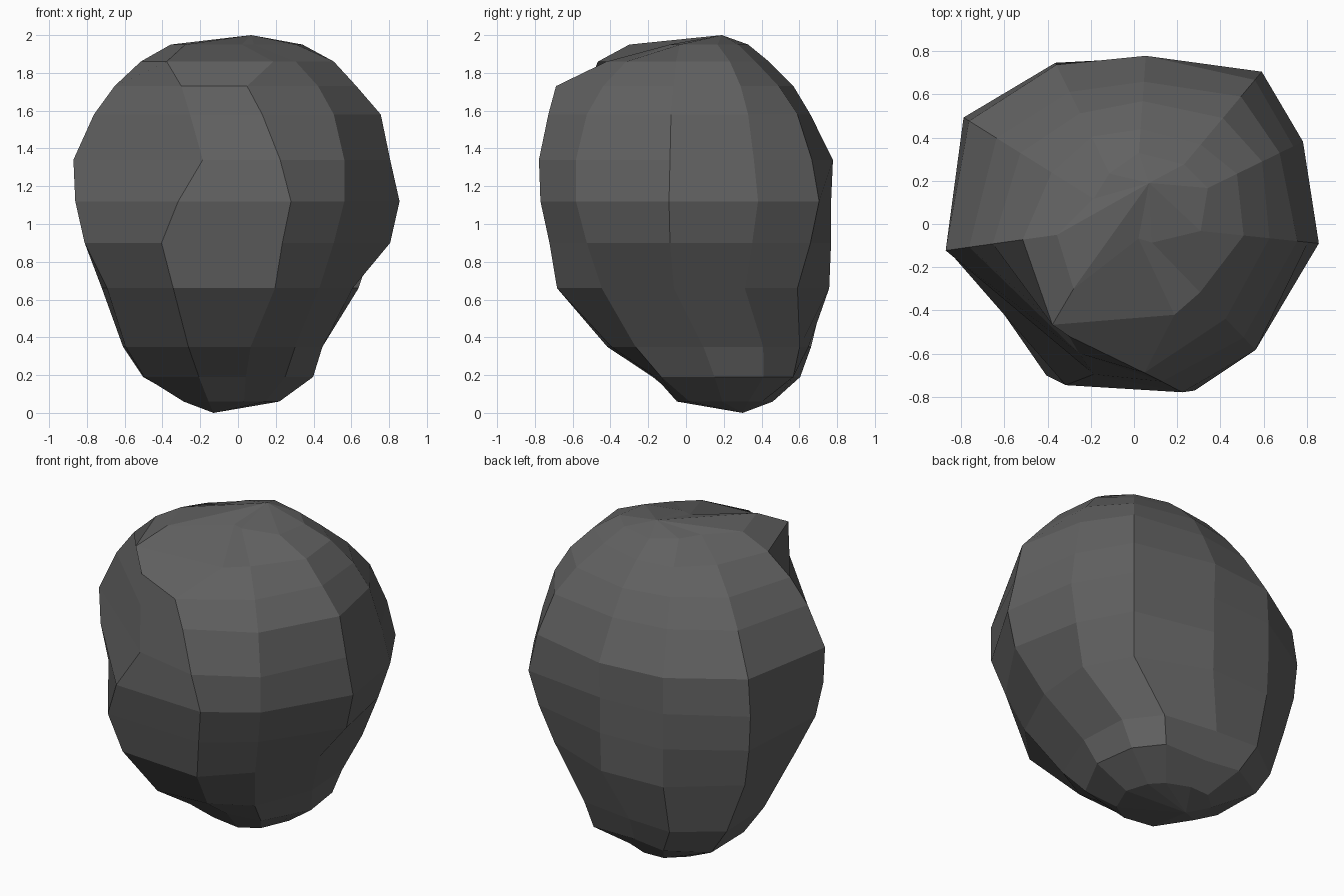
import bpy, bmesh, math

# One stone material
stone = bpy.data.materials.new("dark_grey_stone")
stone.diffuse_color = (0.12, 0.12, 0.12, 1)

# Compass angles of the straight facet edges, going round from front right to left
ANGLES = (-46, -6, 26, 50, 86, 116, 148, 188)
# The two edges framing the front facet wander; one angle per cross-section
FRONT_LEFT = (246, 250, 254, 242, 240, 247, 255, 247, 240, 231, 227)
FRONT_RIGHT = (-73, -73, -73, -74, -72, -70, -74, -80, -86, -66, -73)

# Cross-sections, bottom to top: height, centre x, centre y,
# radius at front right, ANGLES in order, front left
RINGS = [
    (0.06, -0.05, 0.22, (.28, .28, .27, .25, .24, .24, .26, .26, .24, .26)),
    (0.19, -0.07, 0.20, (.38, .46, .47, .48, .48, .37, .45, .51, .43, .40)),
    (0.35, -0.10, 0.15, (.57, .58, .55, .59, .59, .50, .57, .60, .50, .59)),
    (0.66, 0, 0, (.71, .62, .61, .71, .77, .76, .82, .85, .70, .73)),
    (0.90, 0, 0, (.76, .73, .81, .80, .86, .77, .83, .91, .82, .81)),
    (1.12, 0, 0, (.82, .81, .86, .87, .92, .77, .83, .93, .87, .81)),
    (1.34, 0, 0, (.81, .81, .81, .82, .87, .78, .82, .90, .88, .72)),
    (1.58, 0, 0, (.74, .73, .76, .75, .77, .66, .68, .75, .77, .65)),
    (1.73, 0, 0, (.69, .61, .63, .66, .64, .57, .57, .62, .66, .60)),
    (1.86, 0, 0, (.46, .44, .51, .53, .48, .44, .45, .45, .52, .60)),
    (1.95, 0, 0, (.07, .12, .31, .38, .36, .33, .26, .22, .36, .41)),
]
BOTTOM, TOP = (-0.13, 0.30, 0), (0.07, 0.19, 2.0)

# Boulder body: facets bridged between the cross-sections
bm = bmesh.new()
loops = []
for k, (z, cx, cy, radii) in enumerate(RINGS):
    angles = (FRONT_RIGHT[k], *ANGLES, FRONT_LEFT[k])
    loops.append([bm.verts.new((cx + r * math.cos(math.radians(a)),
                                cy + r * math.sin(math.radians(a)), z))
                  for a, r in zip(angles, radii)])
n = len(loops[0])
for low, high in zip(loops, loops[1:]):
    for i in range(n):
        j = (i + 1) % n
        bm.faces.new((low[i], low[j], high[j], high[i]))

# Closing fans at the foot and the peak
for point, loop in ((BOTTOM, loops[0]), (TOP, loops[-1])):
    tip = bm.verts.new(point)
    for i in range(n):
        bm.faces.new((tip, loop[i], loop[(i + 1) % n]))

bmesh.ops.recalc_face_normals(bm, faces=bm.faces[:])
mesh = bpy.data.meshes.new("boulder")
bm.to_mesh(mesh)
bm.free()
mesh.materials.append(stone)
boulder = bpy.data.objects.new("boulder", mesh)
bpy.context.collection.objects.link(boulder)
